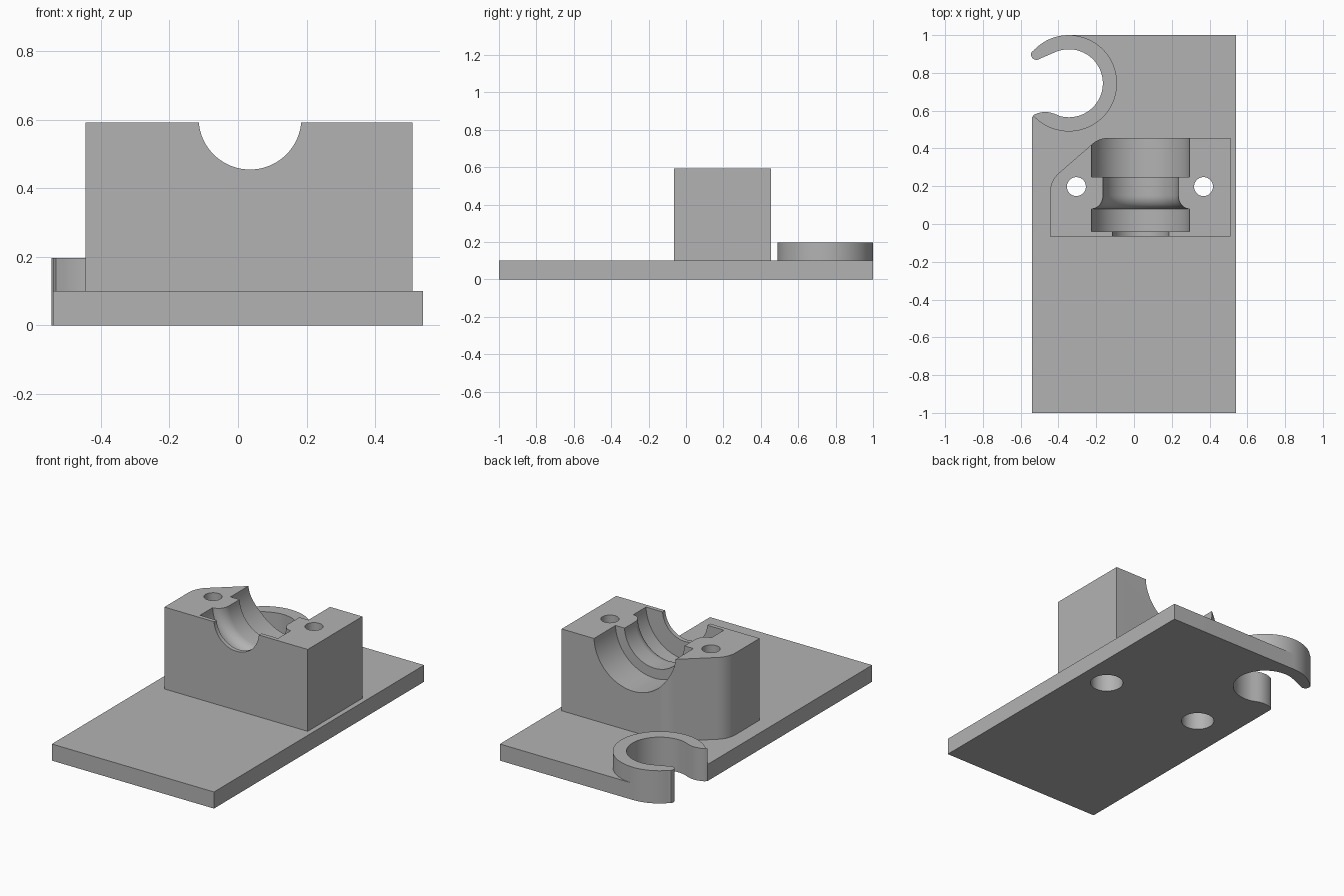
import bpy, bmesh
from math import sin, cos, pi, radians

cube = bpy.data.objects.get("Cube")
if cube:
    bpy.data.objects.remove(cube)

grey = bpy.data.materials.new("plain grey")
grey.use_nodes = True
COLOR = (0.45, 0.45, 0.45, 1)
grey.diffuse_color = COLOR
grey.node_tree.nodes["Principled BSDF"].inputs["Base Color"].default_value = COLOR


def arc(cx, cy, r, start, end, n):
    """Points on a circle, angles in degrees."""
    angles = [radians(start + (end - start) * i / n) for i in range(n + 1)]
    return [(cx + r * cos(a), cy + r * sin(a)) for a in angles]


def finish(name, bm):
    bmesh.ops.recalc_face_normals(bm, faces=bm.faces)
    mesh = bpy.data.meshes.new(name)
    bm.to_mesh(mesh)
    bm.free()
    mesh.materials.append(grey)
    obj = bpy.data.objects.new(name, mesh)
    bpy.context.collection.objects.link(obj)
    return obj


def prism(name, outline, z0, z1):
    bm = bmesh.new()
    face = bm.faces.new([bm.verts.new((x, y, z0)) for x, y in outline])
    grown = bmesh.ops.extrude_face_region(bm, geom=[face])["geom"]
    verts = [g for g in grown if isinstance(g, bmesh.types.BMVert)]
    bmesh.ops.translate(bm, verts=verts, vec=(0, 0, z1 - z0))
    return finish(name, bm)


def revolve(name, profile, x, z, n=96):
    """Solid of (y, radius) pairs turned about an axis along y."""
    bm = bmesh.new()
    rings = [[bm.verts.new((x + r * cos(2 * pi * i / n), y, z + r * sin(2 * pi * i / n)))
              for i in range(n)] for y, r in profile]
    for a, b in zip(rings, rings[1:]):
        for i in range(n):
            j = (i + 1) % n
            bm.faces.new((a[i], a[j], b[j], b[i]))
    bm.faces.new(rings[0])
    bm.faces.new(rings[-1])
    return finish(name, bm)


def combine(target, tool, operation):
    """Apply a boolean and discard the tool."""
    tool.hide_render = True
    mod = target.modifiers.new(operation.lower(), "BOOLEAN")
    mod.operation, mod.solver, mod.object = operation, "EXACT", tool
    bpy.context.view_layer.objects.active = target
    bpy.ops.object.modifier_apply(modifier=mod.name)
    bpy.data.objects.remove(tool)


# Open clip: outer arm, rounded tip, inner bore and lower lip
CX, CY, OUTER, BORE = -0.345, 0.745, 0.255, 0.18
mouth = (arc(CX, CY, OUTER, 90, 138, 16)
         + arc(-0.517, 0.897, 0.028, 142, 300, 14)
         + arc(CX, CY, BORE, 116, -105, 56)
         + [(-0.42, 0.583), (-0.442, 0.59), (-0.463, 0.593), (-0.485, 0.592),
            (-0.51, 0.587), (-0.53, 0.578), (-0.54, 0.565)])

# Base plate carrying the clip outline
base = prism("base_plate_with_bearing_block",
             [(-0.54, -1), (0.54, -1), (0.54, 1)] + mouth, 0, 0.1)

# Raised clip ring
ring = prism("clip_ring", mouth + arc(CX, CY, OUTER, 223, 450, 64)[:-1], 0, 0.197)
combine(base, ring, "UNION")

# Bearing block with one cut-off, rounded rear corner
block = prism("bearing_block",
              [(-0.445, -0.065), (0.51, -0.065), (0.51, 0.455)]
              + arc(-0.14, 0.335, 0.12, 90, 130, 10)
              + arc(-0.305, 0.165, 0.14, 130, 180, 12), 0.05, 0.593)

# Stepped bearing seat with a flared neck
flare = [(0.15 - 0.07 * cos(a), 0.26 - 0.06 * sin(a))
         for a in [pi / 2 * i / 10 for i in range(11)]]
seat = revolve("seat_cutter",
               [(-0.1, 0.15), (-0.04, 0.15), (-0.04, 0.26)] + flare
               + [(0.25, 0.2), (0.25, 0.26), (0.6, 0.26)], 0.035, 0.605)
combine(block, seat, "DIFFERENCE")
combine(base, block, "UNION")

# Bolt holes, counterbored from below
for x in (-0.305, 0.368):
    for radius, bottom, top in ((0.05, -0.1, 0.8), (0.092, -0.1, 0.3)):
        hole = prism("hole_cutter", arc(x, 0.198, radius, 0, 360, 48)[:-1], bottom, top)
        combine(base, hole, "DIFFERENCE")

bpy.ops.object.select_all(action="DESELECT")
base.select_set(True)
bpy.context.view_layer.objects.active = base
bpy.ops.object.shade_smooth_by_angle(angle=radians(30))
